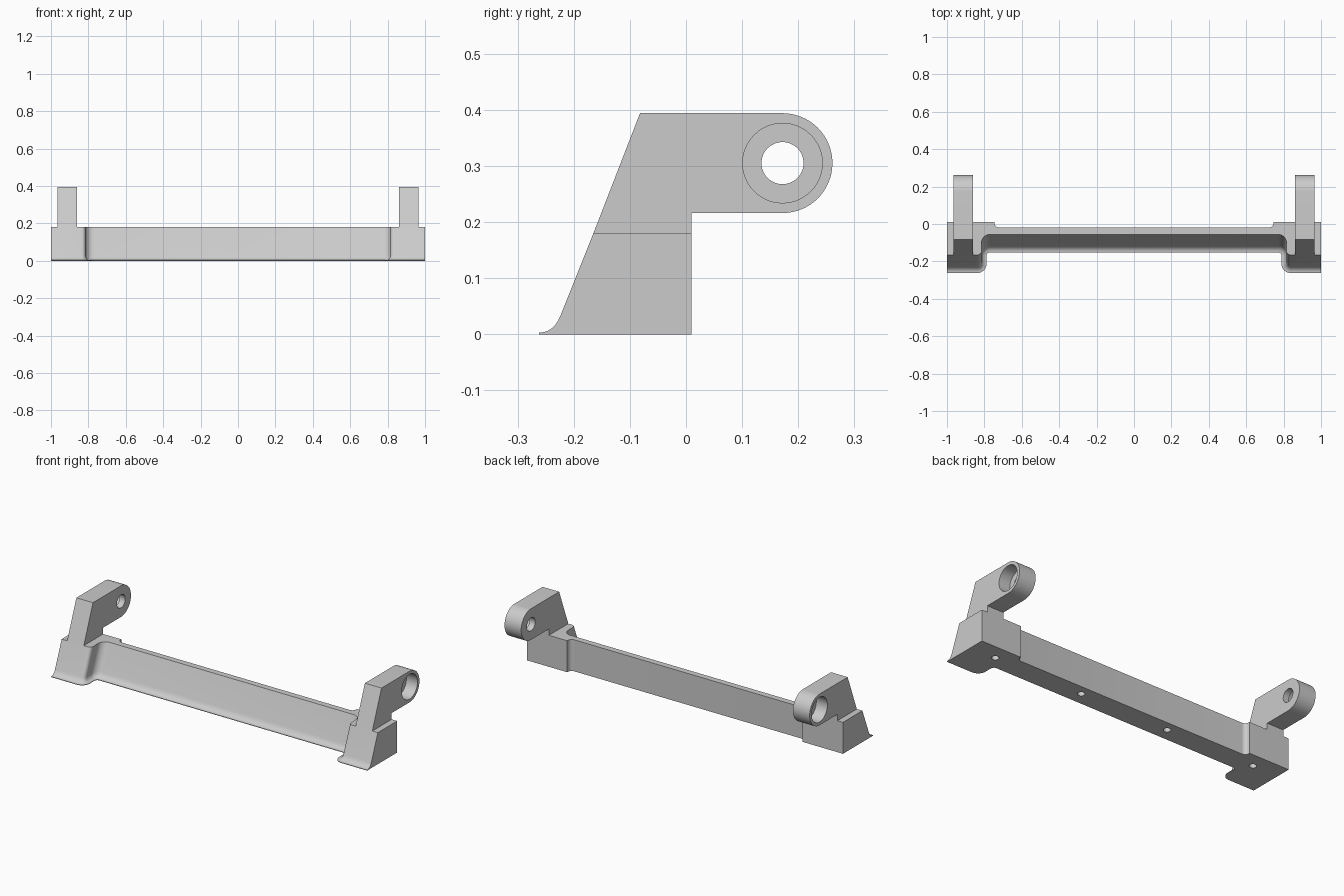
import bpy, bmesh, math
from mathutils import Vector, Matrix

cube = bpy.data.objects.get("Cube")
if cube:
    bpy.data.objects.remove(cube, do_unlink=True)

grey = bpy.data.materials.new("light grey")
grey.use_nodes = True
grey.diffuse_color = (0.6, 0.6, 0.6, 1)
grey.node_tree.nodes["Principled BSDF"].inputs["Base Color"].default_value = (0.6, 0.6, 0.6, 1)

BLOCK_TOP = 0.18
SLOPE = 0.4          # backward lean of the front faces


def finish(name, bm):
    bmesh.ops.recalc_face_normals(bm, faces=bm.faces)
    mesh = bpy.data.meshes.new(name)
    bm.to_mesh(mesh)
    bm.free()
    mesh.materials.append(grey)
    obj = bpy.data.objects.new(name, mesh)
    bpy.context.collection.objects.link(obj)
    return obj


def activate(obj):
    bpy.ops.object.select_all(action='DESELECT')
    obj.select_set(True)
    bpy.context.view_layer.objects.active = obj


def drill(obj, centre, radius, length, axis):
    """Cut a round hole, then remove the cutter."""
    bm = bmesh.new()
    rot = Matrix.Rotation(math.pi / 2, 4, 'Y') if axis == 'X' else Matrix()
    bmesh.ops.create_cone(bm, cap_ends=True, segments=48, radius1=radius, radius2=radius,
                          depth=length, matrix=Matrix.Translation(centre) @ rot)
    cutter = finish("cutter", bm)
    cutter.hide_render = True
    activate(obj)
    mod = obj.modifiers.new("hole", 'BOOLEAN')
    mod.operation = 'DIFFERENCE'
    mod.solver = 'EXACT'
    mod.object = cutter
    bpy.ops.object.modifier_apply(modifier=mod.name)
    bpy.data.objects.remove(cutter, do_unlink=True)


def smooth(obj):
    activate(obj)
    bpy.ops.object.shade_smooth_by_angle(angle=math.radians(30))


def round_corner(corner, before, after, radius, steps=8):
    """Right-angle fillet; returns (point, unit normal away from the arc centre)."""
    a = (Vector(before) - Vector(corner)).normalized()
    b = (Vector(after) - Vector(corner)).normalized()
    centre = Vector(corner) + (a + b) * radius
    arc = []
    for i in range(steps + 1):
        t = i / steps * math.pi / 2
        n = -b * math.cos(t) - a * math.sin(t)
        arc.append((centre + n * radius, n))
    return arc


def mirrored(half):
    left = [(Vector((-p.x, p.y)), Vector((-n.x, n.y))) for p, n in half]
    return half + left[::-1]


# Plan outlines, as half lines running from the +x end toward the middle
END_Y, MID_Y, WALL_X = -0.165, -0.055, 0.815
outer, inner = (WALL_X, END_Y), (WALL_X, MID_Y)
front = [(Vector((1, END_Y)), Vector((0, -1)))]
front += round_corner(outer, (1, END_Y), inner, 0.022)
front += [(p, -n) for p, n in round_corner(inner, outer, (0, MID_Y), 0.045)]
front = mirrored(front)
step = round_corner((0.745, -0.02), (0.745, 0.01), (0, -0.02), 0.025)
back = mirrored([(Vector((1, 0.01)), Vector((0, 1))),
                 (Vector((0.745, 0.01)), Vector((0, 1)))] + step)

# Levels: height and outward flare of the front foot
levels = [(0, 0.026)]
for i in range(7):
    t = i / 6
    levels.append((0.003 + 0.03 * t * t, 0.026 * (1 - t) ** 2))
levels.append((BLOCK_TOP, 0))

# Base rail with its two end blocks, lofted through the levels
bm = bmesh.new()
rings = []
for z, flare in levels:
    lean = -SLOPE * (BLOCK_TOP - max(z, 0.003))
    ring = [bm.verts.new((p.x + n.x * flare, p.y + n.y * flare + lean, z)) for p, n in front]
    ring += [bm.verts.new((p.x, p.y, z)) for p, n in back[::-1]]
    rings.append(ring)
count = len(rings[0])
for low, high in zip(rings, rings[1:]):
    for i in range(count):
        j = (i + 1) % count
        bm.faces.new((low[i], low[j], high[j], high[i]))
bm.faces.new(rings[0])
bm.faces.new(rings[-1])
base = finish("base_rail", bm)

# Blind screw holes underneath
for x in (-0.84, -0.28, 0.28, 0.84):
    drill(base, (x, -0.077, 0), 0.019, 0.08, 'Z')
smooth(base)

# Upright arms with round eyes
EYE_Y, EYE_Z, EYE_R = 0.172, 0.305, 0.089
profile = [(END_Y, BLOCK_TOP), (0.01, BLOCK_TOP), (0.01, EYE_Z - EYE_R)]
for i in range(33):
    a = math.pi * (i / 32 - 0.5)
    profile.append((EYE_Y + EYE_R * math.cos(a), EYE_Z + EYE_R * math.sin(a)))
profile.append((-0.082, EYE_Z + EYE_R))

for side, name in ((1, "left_arm"), (-1, "right_arm")):
    bm = bmesh.new()
    face = bm.faces.new([bm.verts.new((side * 0.86, y, z)) for y, z in profile])
    ext = bmesh.ops.extrude_face_region(bm, geom=[face])
    moved = [v for v in ext["geom"] if isinstance(v, bmesh.types.BMVert)]
    bmesh.ops.translate(bm, verts=moved, vec=(side * 0.105, 0, 0))
    arm = finish(name, bm)
    # Through hole, and a wide counterbore from the outer side
    drill(arm, (side * 0.91, EYE_Y, EYE_Z), 0.0375, 0.3, 'X')
    drill(arm, (side * 0.945, EYE_Y, EYE_Z), 0.071, 0.1, 'X')
    smooth(arm)
